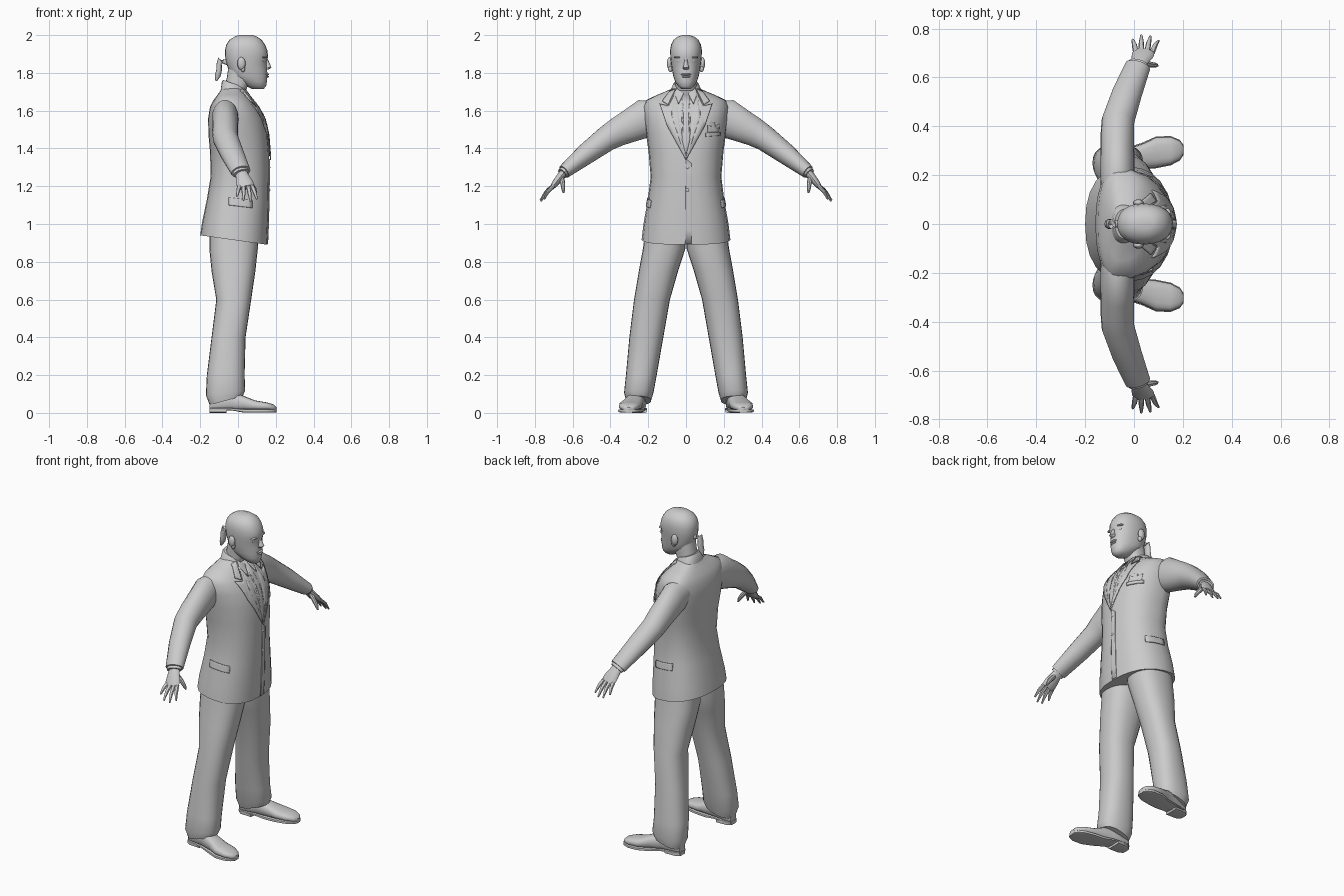
import bpy, bmesh, math
from mathutils import Vector
from mathutils.bvhtree import BVHTree

grey = bpy.data.materials.new("plain grey")
grey.diffuse_color = (0.6, 0.6, 0.6, 1)


def finish(name, bm, mirror=False, angle=40):
    bmesh.ops.recalc_face_normals(bm, faces=bm.faces)
    me = bpy.data.meshes.new(name)
    bm.to_mesh(me)
    bm.free()
    me.materials.append(grey)
    ob = bpy.data.objects.new(name, me)
    bpy.context.collection.objects.link(ob)
    if mirror:
        ob.modifiers.new("Mirror", 'MIRROR').use_axis = (False, True, False)
    bpy.ops.object.select_all(action='DESELECT')
    ob.select_set(True)
    bpy.context.view_layer.objects.active = ob
    bpy.ops.object.shade_smooth_by_angle(angle=math.radians(angle))
    return ob


def add_loft(bm, rings):
    vs = [[bm.verts.new(p) for p in r] for r in rings]
    n = len(vs[0])
    for a, b in zip(vs, vs[1:]):
        for i in range(n):
            bm.faces.new((a[i], a[(i + 1) % n], b[(i + 1) % n], b[i]))
    bm.faces.new(vs[0])
    bm.faces.new(vs[-1])


def loft(name, rings, mirror=False, angle=40):
    bm = bmesh.new()
    add_loft(bm, rings)
    return finish(name, bm, mirror, angle)


def power(v, e):
    return math.copysign(abs(v) ** e, v)


def ring(z, xb, xf, w, yc=0, cx=None, e=0.85, tilt=0, n=24):
    """Level ring: back and front limits, half width, widest at cx."""
    cx = (xb + xf) / 2 if cx is None else cx
    pts = []
    for i in range(n):
        a = 2 * math.pi * i / n
        c, s = power(math.cos(a), e), power(math.sin(a), e)
        x = cx + c * ((xf - cx) if c > 0 else (cx - xb))
        pts.append((x, yc + w * s, z + tilt * x))
    return pts


def section(x, yc, w, z0, z1, n=16, e=0.75):
    """Upright ring across x."""
    return [(x, yc + w * power(math.cos(2 * math.pi * i / n), e),
             (z0 + z1) / 2 + (z1 - z0) / 2 * power(math.sin(2 * math.pi * i / n), e)) for i in range(n)]


def tube(path, n=12):
    """Rings along points (x, y, z, radius along x, other radius)."""
    pts = [Vector(p[:3]) for p in path]
    out = []
    for i, p in enumerate(path):
        t = (pts[min(i + 1, len(pts) - 1)] - pts[max(i - 1, 0)]).normalized()
        u = (Vector((1, 0, 0)) - t * t.x).normalized()
        v = t.cross(u)
        out.append([pts[i] + u * p[3] * math.cos(2 * math.pi * k / n)
                    + v * p[4] * math.sin(2 * math.pi * k / n) for k in range(n)])
    return out


# Jacket body
jacket = loft("jacket", [
    ring(0.912, -0.20, 0.155, 0.235, cx=-0.03, tilt=-0.14),
    ring(1.00, -0.19, 0.16, 0.225, cx=-0.03, tilt=-0.05),
    ring(1.13, -0.165, 0.163, 0.202, cx=-0.02),
    ring(1.25, -0.145, 0.165, 0.187, cx=-0.02),
    ring(1.38, -0.148, 0.165, 0.198, cx=-0.03),
    ring(1.48, -0.157, 0.157, 0.212, cx=-0.05),
    ring(1.56, -0.158, 0.138, 0.224, cx=-0.06),
    ring(1.62, -0.148, 0.105, 0.228, cx=-0.065),
    ring(1.655, -0.13, 0.075, 0.212, cx=-0.065),
    ring(1.685, -0.108, 0.05, 0.15, cx=-0.055),
    ring(1.71, -0.09, 0.035, 0.088, cx=-0.045),
    ring(1.725, -0.08, 0.02, 0.065, cx=-0.03)], angle=50)

# Sleeves with cuffs
loft("sleeves", tube([
    (-0.068, 0.15, 1.575, 0.068, 0.08), (-0.068, 0.215, 1.56, 0.07, 0.104),
    (-0.068, 0.30, 1.517, 0.069, 0.088), (-0.068, 0.365, 1.485, 0.069, 0.077),
    (-0.066, 0.42, 1.452, 0.067, 0.068), (-0.03, 0.53, 1.37, 0.062, 0.056),
    (0.015, 0.645, 1.277, 0.053, 0.037)], 18), True)
loft("shirt_cuffs", tube([(0.010, 0.635, 1.285, 0.044, 0.029),
                          (0.019, 0.655, 1.267, 0.044, 0.029)]), True)

# Hands: palm, four fingers and a thumb
bm = bmesh.new()
add_loft(bm, tube([(0.015, 0.64, 1.28, 0.03, 0.021), (0.024, 0.665, 1.25, 0.036, 0.021),
                   (0.036, 0.692, 1.215, 0.046, 0.018), (0.043, 0.708, 1.195, 0.042, 0.013)]))
for x0, x1, y1, z1 in [(0.008, -0.005, 0.755, 1.147), (0.03, 0.03, 0.772, 1.125),
                       (0.053, 0.067, 0.768, 1.12), (0.073, 0.10, 0.75, 1.132)]:
    a, b = Vector((x0, 0.70, 1.203)), Vector((x1, y1, z1))
    m = (a + b) / 2 + Vector((0, 0.006, 0.004))
    add_loft(bm, tube([(*a, 0.012, 0.011), (*m, 0.0105, 0.0095), (*b, 0.005, 0.004)], 8))
add_loft(bm, tube([(0.035, 0.66, 1.25, 0.014, 0.016), (0.07, 0.652, 1.21, 0.013, 0.012),
                   (0.087, 0.65, 1.185, 0.011, 0.01), (0.096, 0.648, 1.165, 0.005, 0.005)], 8))
finish("hands", bm, True)

# Trouser legs: height, back, front, inner, outer
loft("trouser_legs", [ring(z, xb, xf, (yo - yi) / 2, (yi + yo) / 2, tilt=t) for z, xb, xf, yi, yo, t in [
    (0.082, -0.15, 0.025, 0.185, 0.318, 0.27), (0.115, -0.17, 0.038, 0.172, 0.328, 0.12),
    (0.20, -0.165, 0.035, 0.155, 0.318, 0), (0.40, -0.14, 0.04, 0.12, 0.30, 0),
    (0.60, -0.115, 0.07, 0.085, 0.275, 0), (0.75, -0.14, 0.092, 0.042, 0.25, 0),
    (0.87, -0.152, 0.105, 0.003, 0.228, 0), (0.97, -0.15, 0.11, 0.0, 0.215, 0)]], True)

# Shoes: position, centre, half width, top
shoe = [(-0.15, 0.25, 0.028, 0.06), (-0.13, 0.25, 0.04, 0.09), (-0.04, 0.262, 0.044, 0.115),
        (0.03, 0.277, 0.05, 0.09), (0.09, 0.293, 0.061, 0.066), (0.15, 0.30, 0.056, 0.056),
        (0.188, 0.302, 0.038, 0.045), (0.203, 0.303, 0.016, 0.03)]
loft("shoes", [section(x, y, w, 0.012, t) for x, y, w, t in shoe], True)
loft("soles", [section(x, y, w + 0.004, 0.002 + 0.012 * (x < 0), 0.02 + 0.006 * (x < 0), e=0.4)
               for x, y, w, t in shoe], True)
loft("heels", [section(x, 0.252, w, 0, 0.022, e=0.4) for x, w in
               [(-0.152, 0.026), (-0.13, 0.042), (-0.06, 0.045)]], True)

# Neck and head
loft("neck", [ring(1.66, -0.075, 0.03, 0.058), ring(1.72, -0.07, 0.045, 0.056, tilt=-0.1),
              ring(1.78, -0.058, 0.075, 0.058), ring(1.84, -0.05, 0.08, 0.06)])
head = loft("head", [ring(z, xb, xf, w, cx=0.04 if z > 1.76 else None, e=0.9) for z, xb, xf, w in [
    (1.714, 0.075, 0.135, 0.024), (1.73, 0.045, 0.149, 0.042), (1.755, 0.0, 0.153, 0.058),
    (1.785, -0.032, 0.156, 0.068), (1.82, -0.052, 0.154, 0.075), (1.86, -0.064, 0.151, 0.08),
    (1.885, -0.068, 0.160, 0.083), (1.92, -0.069, 0.155, 0.084), (1.95, -0.062, 0.143, 0.079),
    (1.975, -0.045, 0.125, 0.066), (1.992, -0.018, 0.10, 0.044), (2.0, 0.005, 0.08, 0.02)]], angle=60)


def blobs(name, items, mirror=False):
    bm = bmesh.new()
    for c, r in items:
        new = bmesh.ops.create_uvsphere(bm, u_segments=12, v_segments=8, radius=1)["verts"]
        bmesh.ops.scale(bm, vec=r, verts=new)
        bmesh.ops.translate(bm, vec=c, verts=new)
    finish(name, bm, mirror, 60)


loft("nose", [ring(z, 0.135, xf, w, n=10) for z, xf, w in
              [(1.875, 0.157, 0.008), (1.845, 0.170, 0.011), (1.828, 0.177, 0.018), (1.818, 0.163, 0.014)]])
blobs("lips", [((0.150, 0, 1.792), (0.015, 0.027, 0.006)), ((0.150, 0, 1.78), (0.014, 0.023, 0.006))])
blobs("brows", [((0.137, 0.036, 1.883), (0.016, 0.028, 0.006))], True)
blobs("eyes", [((0.133, 0.034, 1.863), (0.010, 0.015, 0.008))], True)
blobs("ears", [((0.018, 0.087, 1.85), (0.022, 0.014, 0.034)),
               ((0.026, 0.083, 1.822), (0.012, 0.012, 0.018))], True)

# Ponytail
loft("ponytail", tube([(-0.055, 0, 1.853, 0.012, 0.014), (-0.08, 0, 1.862, 0.012, 0.014),
                       (-0.093, 0, 1.868, 0.018, 0.019), (-0.100, 0, 1.845, 0.014, 0.02),
                       (-0.100, 0, 1.815, 0.015, 0.021), (-0.107, 0, 1.785, 0.015, 0.018),
                       (-0.116, 0, 1.758, 0.005, 0.006)], 10), angle=60)

# Thin cloth plates laid on the jacket surface
tree = BVHTree.FromObject(jacket, bpy.context.evaluated_depsgraph_get())


def plate(name, outline, lift, mirror=False, side=False):
    """Outline is (y, z) seen from ahead, or (x, z) seen from the side."""
    bm = bmesh.new()
    f = bm.faces.new([bm.verts.new((p[0], 1, p[1]) if side else (1, p[0], p[1])) for p in outline])
    bmesh.ops.triangulate(bm, faces=[f])
    bmesh.ops.subdivide_edges(bm, edges=bm.edges[:], cuts=5, use_grid_fill=True)
    ray = Vector((0, -1, 0) if side else (-1, 0, 0))
    for v in bm.verts:
        hit = tree.ray_cast(v.co, ray)[0]
        if hit:
            v.co = hit - ray * lift
        else:
            v.co -= v.co * Vector(map(abs, ray)) * 0.97
    ob = finish(name, bm, mirror)
    mod = ob.modifiers.new("Thickness", 'SOLIDIFY')
    mod.thickness, mod.offset = 0.006, 0
    return ob


plate("shirt_front", [(0, 1.36), (0.085, 1.60), (0.06, 1.705), (-0.06, 1.705), (-0.085, 1.60)], 0.002)
plate("tie", [(0, 1.36), (0.022, 1.45), (0.010, 1.65), (0.018, 1.69), (-0.018, 1.69),
              (-0.010, 1.65), (-0.022, 1.45)], 0.006)
plate("lapels", [(0.001, 1.34), (0.10, 1.52), (0.138, 1.635), (0.092, 1.625), (0.058, 1.69), (0.078, 1.58)],
      0.007, True)
plate("jacket_collar", [(0.095, 1.632), (0.125, 1.65), (0.085, 1.705), (0.055, 1.715)], 0.007, True)
plate("shirt_collar", [(0.012, 1.69), (0.04, 1.635), (0.06, 1.69), (0.05, 1.718)], 0.009, True)
plate("front_overlap", [(-0.004, 0.895), (0.03, 0.895), (0.03, 1.32), (0.0, 1.345)], 0.001)
plate("breast_pocket", [(0.105, 1.462), (0.18, 1.468), (0.18, 1.488), (0.105, 1.482)], 0.003)
plate("pocket_square", [(0.115, 1.482), (0.172, 1.486), (0.176, 1.53), (0.155, 1.515),
                        (0.148, 1.548), (0.132, 1.515), (0.116, 1.525)], 0.003)
plate("pocket_flaps", [(-0.05, 1.10), (0.075, 1.085), (0.075, 1.125), (-0.05, 1.14)], 0.003, True, True)
blobs("buttons", [((0.166, 0.008, z), (0.005, 0.009, 0.009)) for z in (1.18, 1.30)])

# Standing collar behind the neck
loft("collar_band", [ring(1.69, -0.092, 0.035, 0.085, cx=-0.04, tilt=-0.2),
                     ring(1.725, -0.085, 0.04, 0.07, cx=-0.03, tilt=-0.35),
                     ring(1.735, -0.078, 0.034, 0.062, cx=-0.03, tilt=-0.35)])
